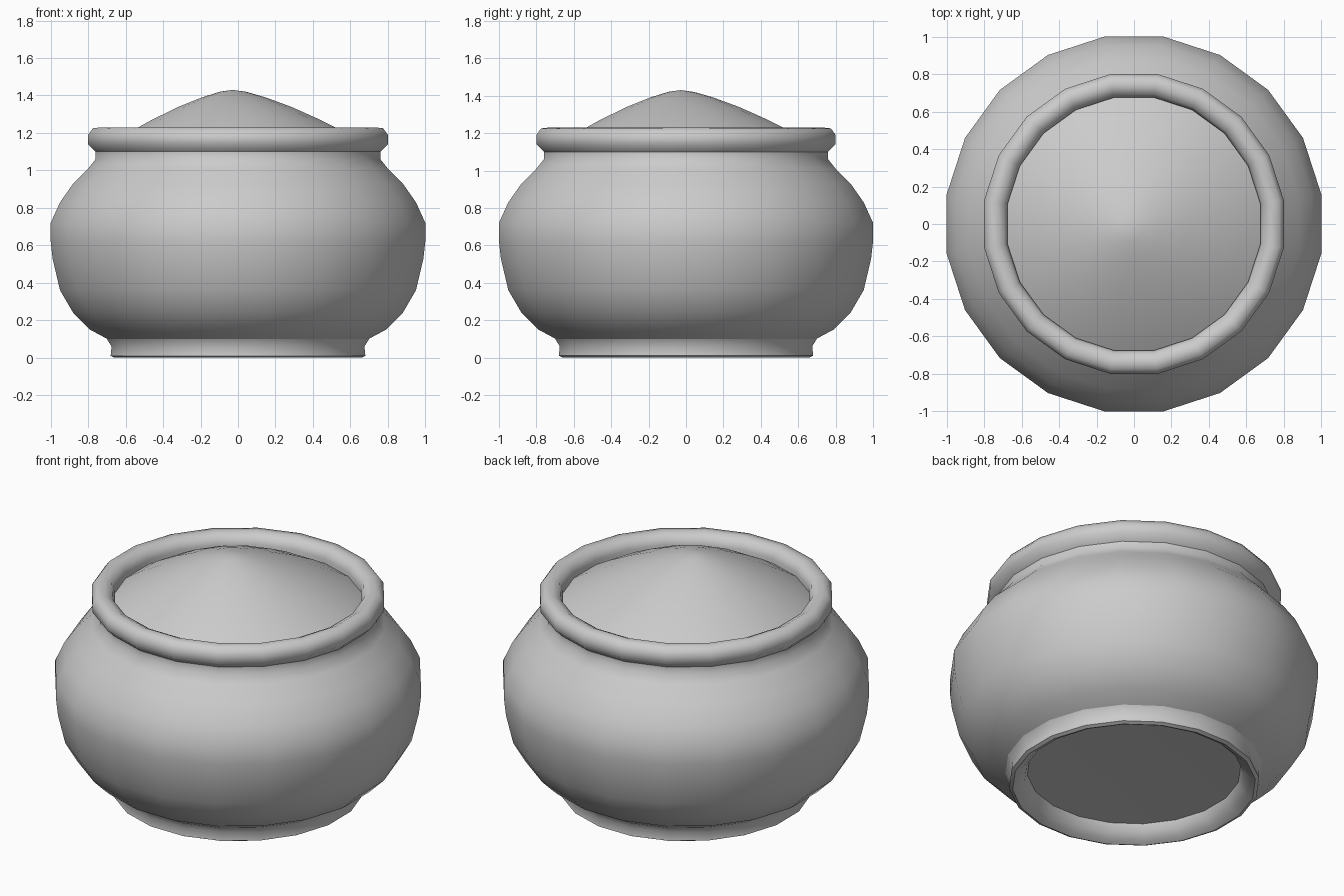
import bpy, bmesh, math
from mathutils import Vector

if "Cube" in bpy.data.objects:
    bpy.data.objects.remove(bpy.data.objects["Cube"])

SIDES = 20
STEP = 2 * math.pi / SIDES

clay = bpy.data.materials.new("grey_clay")
clay.use_nodes = True
GREY = (0.6, 0.6, 0.6, 1)
clay.diffuse_color = GREY
clay.node_tree.nodes["Principled BSDF"].inputs["Base Color"].default_value = GREY


def lathe(name, profile, closed=False, lean=(0, 0), sharp=50):
    """Turn (radius, height) points round z; lean shifts the axis end sideways."""
    bm = bmesh.new()
    rings = []
    for r, z in profile:
        shift = Vector((lean[0], lean[1], 0)) * (1 - min(r / 0.68, 1))
        if r == 0:
            rings.append([bm.verts.new(Vector((0, 0, z)) + shift)] * SIDES)
            continue
        # flat sides face the axes, so the corners lie a little further out
        r /= math.cos(STEP / 2)
        angles = [(i + 0.5) * STEP for i in range(SIDES)]
        rings.append([bm.verts.new(Vector((r * math.cos(a), r * math.sin(a), z)) + shift)
                      for a in angles])
    pairs = list(zip(rings, rings[1:]))
    if closed:
        pairs.append((rings[-1], rings[0]))
    for low, high in pairs:
        for i in range(SIDES):
            j = (i + 1) % SIDES
            corners = list(dict.fromkeys([low[i], low[j], high[j], high[i]]))
            bm.faces.new(corners)
    mesh = bpy.data.meshes.new(name)
    bm.to_mesh(mesh)
    bm.free()
    mesh.materials.append(clay)
    obj = bpy.data.objects.new(name, mesh)
    bpy.context.collection.objects.link(obj)
    bpy.ops.object.select_all(action='DESELECT')
    obj.select_set(True)
    bpy.context.view_layer.objects.active = obj
    bpy.ops.object.shade_smooth_by_angle(angle=math.radians(sharp))
    return obj


# Round belly, from the foot up to the neck
lathe("pot_body", [(0.66, 0.08), (0.79, 0.15), (0.88, 0.24), (0.95, 0.36),
                   (0.99, 0.53), (1.0, 0.62), (1.0, 0.72), (0.95, 0.83),
                   (0.88, 0.93), (0.8, 1.01), (0.76, 1.06), (0.76, 1.1)])

# Thick rolled rim with the inner wall of the mouth
lathe("rim", [(0.76, 1.1), (0.8, 1.14), (0.8, 1.19), (0.775, 1.225),
              (0.73, 1.23), (0.69, 1.21), (0.675, 1.17), (0.68, 1.08)])

# Foot ring and the shallow hollow beneath
lathe("foot", [(0, 0.11), (0.58, 0.09), (0.595, 0.05), (0.63, 0.015),
               (0.66, 0.0), (0.68, 0.01), (0.675, 0.06), (0.7, 0.1)])

# Heaped contents with an off-centre peak
lathe("heap", [(0.68, 1.14), (0.6, 1.19), (0.45, 1.27), (0.3, 1.34),
               (0.17, 1.39), (0.07, 1.42), (0, 1.43)], lean=(-0.03, -0.03))
